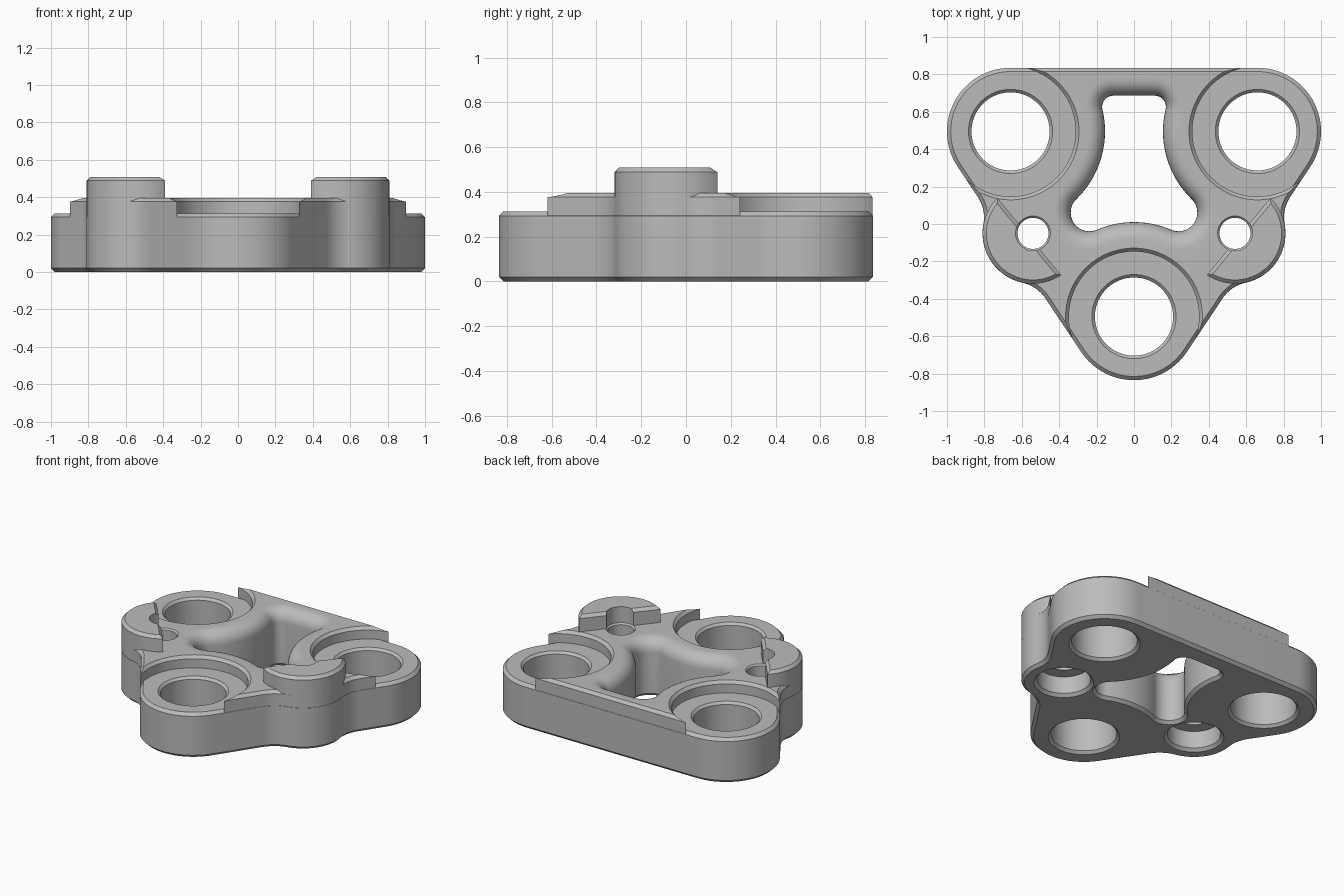
import bpy, bmesh
from math import pi, cos, sin, acos, atan2, sqrt
from mathutils import Vector

if "Cube" in bpy.data.objects:
    bpy.data.objects.remove(bpy.data.objects["Cube"])

# Layout: bottom and side corner bosses, wing bosses between them
BOTTOM, CORNER, WING = Vector((0, -0.495)), Vector((0.66, 0.495)), Vector((0.54, -0.05))
CORNER_R, WING_R, FILLET = 0.34, 0.27, 0.2
BASE_TOP, PLATE_TOP, BOSS_TOP, CH = 0.313, 0.396, 0.508, 0.02
D = (CORNER - BOTTOM).normalized()      # along the slanted side
N = Vector((D.y, -D.x))                 # outward from the slanted side


def angle(v):
    return atan2(v.y, v.x)


def arc(c, r, a0, a1, n=20):
    """Points along the shorter arc from a0 to a1."""
    step = ((a1 - a0 + pi) % (2 * pi) - pi) / n
    return [(c.x + r * cos(a0 + i * step), c.y + r * sin(a0 + i * step)) for i in range(n + 1)]


def circle(c, r, n=72):
    return [(c.x + r * cos(2 * pi * i / n), c.y + r * sin(2 * pi * i / n)) for i in range(n)]


def mirrored(half):
    return half + [(-x, y) for x, y in reversed(half) if x > 1e-5]


def outline(o):
    """Outer contour, moved inward by o."""
    rel = WING - BOTTOM
    reach = CORNER_R + FILLET
    s = sqrt((WING_R + FILLET) ** 2 - (reach - rel.dot(N)) ** 2)
    f1, f2 = [BOTTOM + D * (rel.dot(D) + k * s) + N * reach for k in (-1, 1)]
    return mirrored(
        arc(BOTTOM, CORNER_R - o, -pi / 2, angle(N))
        + arc(f1, FILLET + o, angle(-N), angle(WING - f1))
        + arc(WING, WING_R - o, angle(f1 - WING), angle(f2 - WING))
        + arc(f2, FILLET + o, angle(WING - f2), angle(-N))
        + arc(CORNER, CORNER_R - o, angle(N), pi / 2, 32))


def pocket(o):
    """Central opening contour, widened by o."""
    R, low_r, top_r, back = 0.505, 0.1, 0.06, 0.686
    mid = (BOTTOM + CORNER) / 2
    low = mid - N * sqrt((R + low_r) ** 2 - (CORNER - mid).length ** 2)
    ty = back - top_r
    top = Vector((CORNER.x - sqrt((R + top_r) ** 2 - (ty - CORNER.y) ** 2), ty))
    return mirrored(
        arc(BOTTOM, R - o, pi / 2, angle(low - BOTTOM))
        + arc(low, low_r + o, angle(BOTTOM - low), angle(CORNER - low))
        + arc(CORNER, R - o, angle(low - CORNER), angle(top - CORNER))
        + arc(top, top_r + o, angle(CORNER - top), pi / 2))


def half_disc(o, side):
    """Outer half of a wing boss, cut by a slanted chord."""
    m = Vector((0.771, -0.637))
    r = WING_R - 0.001 - o
    h = acos((0.026 + o) / r)
    return [(side * x, y) for x, y in arc(WING, r, angle(m) - h, angle(m) + h - 1e-4, 48)]


def loft(name, levels):
    """Closed solid through (height, contour) levels."""
    bm = bmesh.new()
    rings = [[bm.verts.new((x, y, z)) for x, y in pts] for z, pts in levels]
    for a, b in zip(rings, rings[1:]):
        for i in range(len(a)):
            j = (i + 1) % len(a)
            bm.faces.new((a[i], a[j], b[j], b[i]))
    bm.faces.new(rings[0][::-1])
    bm.faces.new(rings[-1])
    bmesh.ops.remove_doubles(bm, verts=bm.verts[:], dist=1e-5)
    bmesh.ops.recalc_face_normals(bm, faces=bm.faces[:])
    mesh = bpy.data.meshes.new(name)
    bm.to_mesh(mesh)
    bm.free()
    ob = bpy.data.objects.new(name, mesh)
    bpy.context.collection.objects.link(ob)
    return ob


def combine(target, tool, operation):
    mod = target.modifiers.new("cut", 'BOOLEAN')
    mod.operation, mod.solver, mod.object = operation, 'EXACT', tool
    bpy.context.view_layer.objects.active = target
    bpy.ops.object.modifier_apply(modifier=mod.name)
    bpy.data.objects.remove(tool)


# Base slab with chamfered rims
body = loft("mounting_plate", [(0, outline(CH)), (CH, outline(0)),
                               (BASE_TOP - CH, outline(0)), (BASE_TOP, outline(CH))])

# Raised web, recessed around each corner boss
web = loft("raised_web", [(0.1, outline(0.001)), (PLATE_TOP - CH, outline(0.001)),
                          (PLATE_TOP, outline(CH))])
corners = [BOTTOM, CORNER, Vector((-CORNER.x, CORNER.y))]
for c in corners:
    combine(web, loft("recess", [(0, circle(c, 0.348, 96)), (PLATE_TOP - CH, circle(c, 0.348, 96)),
                                 (PLATE_TOP, circle(c, 0.366, 96)), (0.6, circle(c, 0.366, 96))]),
            'DIFFERENCE')
combine(body, web, 'UNION')

# Half-round wing bosses
for side in (1, -1):
    combine(body, loft("wing_boss", [(0.1, half_disc(0, side)), (BOSS_TOP - CH, half_disc(0, side)),
                                     (BOSS_TOP, half_disc(CH, side))]), 'UNION')

# Corner bores, chamfered at both ends
for c in corners:
    profile = [(-0.1, 0.227), (0, 0.227), (0.018, 0.209),
               (BASE_TOP - 0.016, 0.209), (BASE_TOP, 0.225), (0.6, 0.225)]
    combine(body, loft("bore", [(z, circle(c, r)) for z, r in profile]), 'DIFFERENCE')

# Wing screw holes with counterbores underneath
for side in (1, -1):
    c = Vector((side * WING.x, WING.y))
    profile = [(-0.1, 0.19), (0, 0.19), (CH, 0.17), (0.14, 0.17), (0.14, 0.083),
               (PLATE_TOP - 0.01, 0.083), (PLATE_TOP, 0.093), (0.7, 0.093)]
    combine(body, loft("screw_hole", [(z, circle(c, r)) for z, r in profile]), 'DIFFERENCE')

# Central opening with a rounded upper lip
LIP = 0.09
levels = [(-0.1, CH), (0, CH), (CH, 0)]
for i in range(9):
    a = pi / 2 * i / 8
    levels.append((PLATE_TOP - LIP + LIP * sin(a), LIP * (1 - cos(a))))
levels.append((0.6, LIP))
combine(body, loft("opening", [(z, pocket(o)) for z, o in levels]), 'DIFFERENCE')

# Plain grey finish
grey = bpy.data.materials.new("plain_grey")
grey.use_nodes = True
color = (0.5, 0.5, 0.5, 1)
grey.diffuse_color = color
grey.node_tree.nodes["Principled BSDF"].inputs["Base Color"].default_value = color
body.data.materials.clear()
body.data.materials.append(grey)
for p in body.data.polygons:
    p.material_index = 0

bpy.ops.object.select_all(action='DESELECT')
body.select_set(True)
bpy.context.view_layer.objects.active = body
bpy.ops.object.shade_smooth_by_angle(angle=pi / 7)
